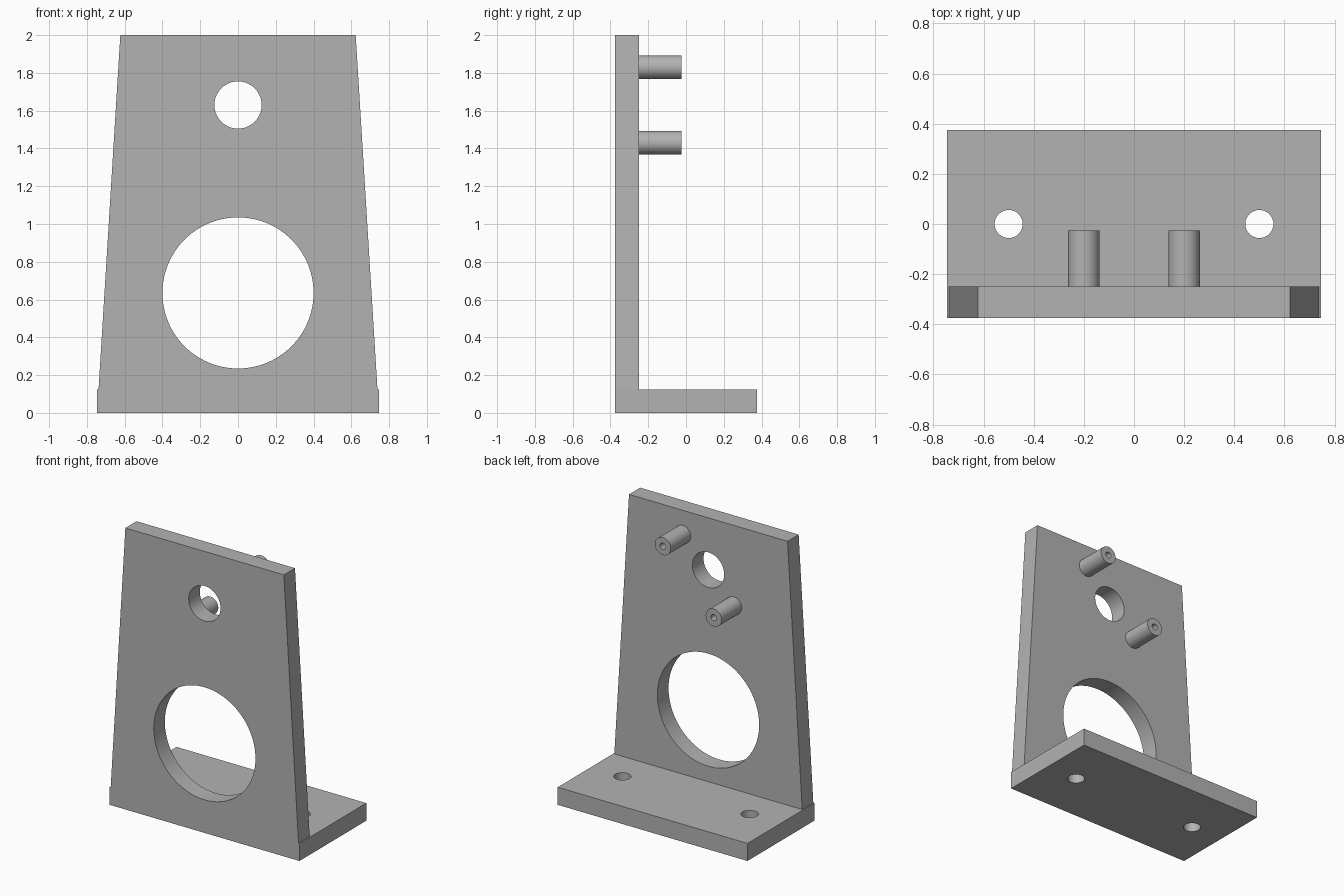
import bpy
import bmesh
from math import radians
from mathutils import Matrix, Vector

if "Cube" in bpy.data.objects:
    bpy.data.objects.remove(bpy.data.objects["Cube"], do_unlink=True)

grey = bpy.data.materials.new("plain grey")
grey.use_nodes = True
colour = (0.45, 0.45, 0.45, 1)
grey.diffuse_color = colour
grey.node_tree.nodes["Principled BSDF"].inputs["Base Color"].default_value = colour

FRONT, WALL_BACK, BACK = -0.375, -0.25, 0.375
BASE_HALF, TOP_HALF, HEIGHT, BASE_TOP = 0.746, 0.623, 2.0, 0.125


def finish(name, bm):
    bmesh.ops.recalc_face_normals(bm, faces=bm.faces)
    mesh = bpy.data.meshes.new(name)
    bm.to_mesh(mesh)
    bm.free()
    mesh.materials.append(grey)
    obj = bpy.data.objects.new(name, mesh)
    bpy.context.collection.objects.link(obj)
    return obj


def prism(name, outline, y0, y1):
    """Extrude an x-z outline from y0 to y1."""
    bm = bmesh.new()
    face = bm.faces.new([bm.verts.new((x, y0, z)) for x, z in outline])
    new = bmesh.ops.extrude_face_region(bm, geom=[face])["geom"]
    verts = [g for g in new if isinstance(g, bmesh.types.BMVert)]
    bmesh.ops.translate(bm, verts=verts, vec=(0, y1 - y0, 0))
    return finish(name, bm)


def cylinder(name, centre, radius, length, along_y=True, sides=64):
    bm = bmesh.new()
    turn = Matrix.Rotation(radians(90), 4, "X") if along_y else Matrix()
    bmesh.ops.create_cone(bm, cap_ends=True, segments=sides, radius1=radius,
                          radius2=radius, depth=length,
                          matrix=Matrix.Translation(Vector(centre)) @ turn)
    return finish(name, bm)


def combine(target, tool, operation):
    mod = target.modifiers.new(operation.lower(), "BOOLEAN")
    mod.operation, mod.object, mod.solver = operation, tool, "EXACT"
    bpy.context.view_layer.objects.active = target
    bpy.ops.object.modifier_apply(modifier=mod.name)
    bpy.data.objects.remove(tool, do_unlink=True)


def smooth(obj):
    bpy.ops.object.select_all(action="DESELECT")
    obj.select_set(True)
    bpy.context.view_layer.objects.active = obj
    bpy.ops.object.shade_smooth_by_angle(angle=radians(30))


# Bracket: tapered upright wall joined to a flat foot
bracket = prism("bracket", [(-BASE_HALF, 0), (BASE_HALF, 0),
                            (TOP_HALF, HEIGHT), (-TOP_HALF, HEIGHT)],
                FRONT, WALL_BACK)
foot = prism("foot", [(-BASE_HALF, 0), (BASE_HALF, 0),
                      (BASE_HALF, BASE_TOP), (-BASE_HALF, BASE_TOP)],
             FRONT, BACK)
combine(bracket, foot, "UNION")

# Large and small openings through the wall
for z, radius in ((0.635, 0.4), (1.63, 0.125)):
    combine(bracket, cylinder("wall_cutter", (0, FRONT, z), radius, 0.5, sides=96),
            "DIFFERENCE")

# Screw holes through the foot
for side in (-1, 1):
    combine(bracket, cylinder("foot_cutter", (side * 0.5, 0, 0), 0.056, 0.5, False),
            "DIFFERENCE")
smooth(bracket)

# Two hollow standoff posts set diagonally on the back of the wall
LENGTH = 0.225
for name, x, z in (("upper_post", 0.2, 1.83), ("lower_post", -0.2, 1.43)):
    post = cylinder(name, (x, WALL_BACK + LENGTH / 2, z), 0.0625, LENGTH)
    bore = cylinder("bore_cutter", (x, WALL_BACK + LENGTH, z), 0.022, LENGTH * 1.8)
    combine(post, bore, "DIFFERENCE")
    smooth(post)
